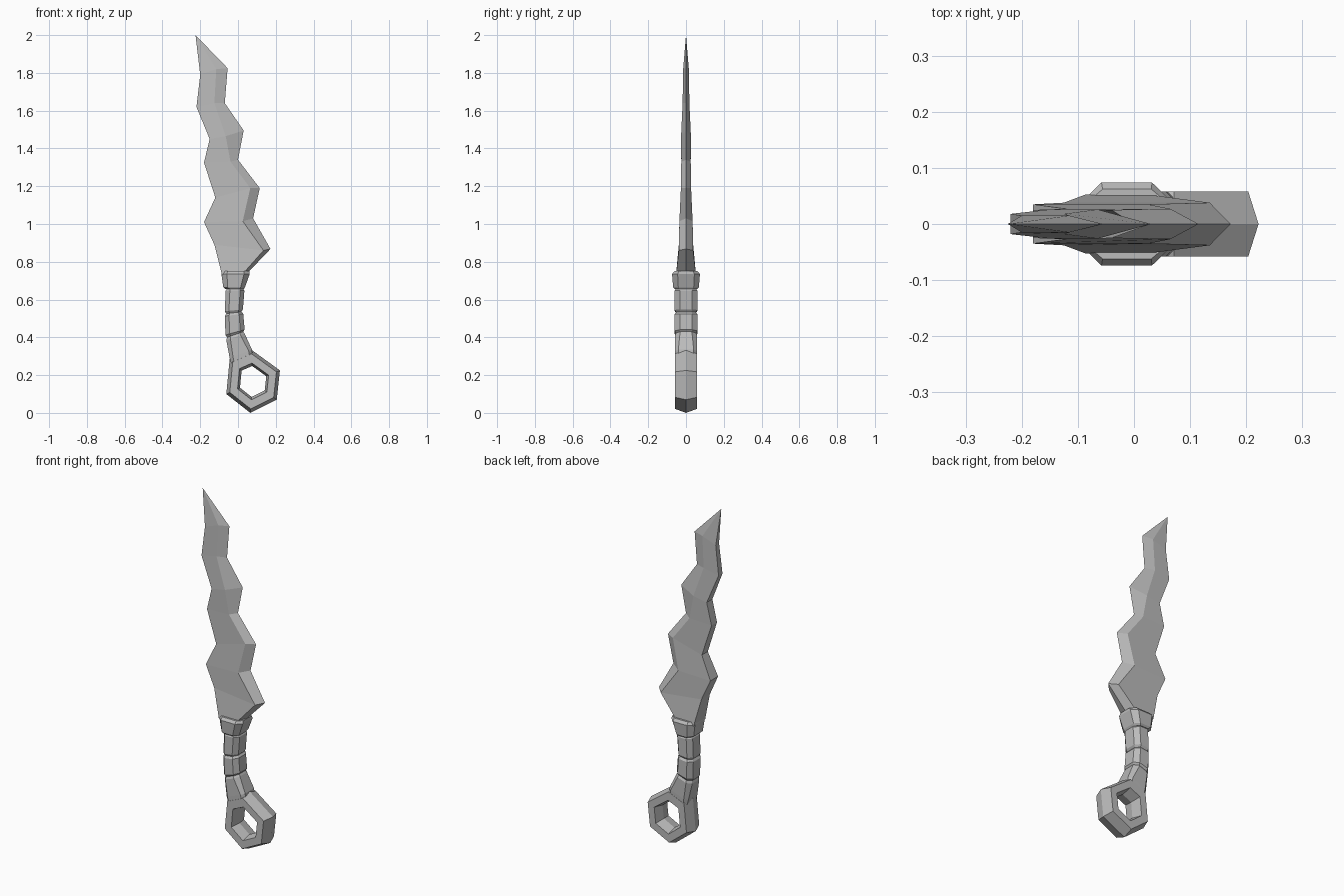
import bpy, bmesh

if "Cube" in bpy.data.objects:
    bpy.data.objects.remove(bpy.data.objects["Cube"], do_unlink=True)

steel = bpy.data.materials.new("steel_grey")
steel.use_nodes = True
GREY = (0.5, 0.5, 0.5, 1)
steel.diffuse_color = GREY
steel.node_tree.nodes["Principled BSDF"].inputs["Base Color"].default_value = GREY


def loft(name, sections, closed=False):
    """Bridge equal-sized rings of points, capping the ends unless closed."""
    bm = bmesh.new()
    rings = [[bm.verts.new(p) for p in s] for s in sections]
    pairs = list(zip(rings, rings[1:]))
    if closed:
        pairs.append((rings[-1], rings[0]))
    else:
        bm.faces.new(rings[0])
        bm.faces.new(rings[-1])
    n = len(rings[0])
    for a, b in pairs:
        for i in range(n):
            j = (i + 1) % n
            bm.faces.new((a[i], a[j], b[j], b[i]))
    bmesh.ops.remove_doubles(bm, verts=bm.verts, dist=0.0005)
    bmesh.ops.recalc_face_normals(bm, faces=bm.faces)
    mesh = bpy.data.meshes.new(name)
    bm.to_mesh(mesh)
    bm.free()
    mesh.materials.append(steel)
    obj = bpy.data.objects.new(name, mesh)
    bpy.context.collection.objects.link(obj)
    return obj


def octagon(xl, zl, xr, zr, hy, cut=0.55):
    """Chamfered section spanning a left and a right point, half depth hy."""
    cx, cz, dx, dz = (xl + xr) / 2, (zl + zr) / 2, (xr - xl) / 2, (zr - zl) / 2
    shape = [(1, -cut), (1, cut), (cut, 1), (-cut, 1),
             (-1, cut), (-1, -cut), (-cut, -1), (cut, -1)]
    return [(cx + u * dx, v * hy, cz + u * dz) for u, v in shape]


# Wavy blade: blunt spine, bevel ridge and sharp edge
# (spine x, z, ridge x, z, edge x, z, half thickness)
blade_rows = [
    (-0.085, 0.73, 0.02, 0.73, 0.04, 0.73, 0.053),
    (-0.125, 0.89, 0.135, 0.86, 0.172, 0.868, 0.038),
    (-0.18, 1.01, 0.025, 1.015, 0.08, 1.03, 0.035),
    (-0.12, 1.14, 0.065, 1.19, 0.115, 1.19, 0.027),
    (-0.18, 1.325, -0.04, 1.33, 0.0, 1.34, 0.025),
    (-0.15, 1.45, -0.065, 1.465, 0.03, 1.495, 0.026),
    (-0.22, 1.62, -0.125, 1.64, -0.07, 1.64, 0.018),
    (-0.20, 1.79, -0.115, 1.82, -0.055, 1.825, 0.015),
    (-0.225, 2.0, -0.225, 2.0, -0.225, 2.0, 0.0),
]
loft("blade", [[(sx, -t, sz), (rx, -t, rz), (ex, 0, ez), (rx, t, rz), (sx, t, sz)]
               for sx, sz, rx, rz, ex, ez, t in blade_rows])

# Collar between blade and grip
loft("collar", [
    octagon(-0.065, 0.655, 0.03, 0.655, 0.06),
    octagon(-0.078, 0.665, 0.037, 0.665, 0.068, 0.6),
    octagon(-0.088, 0.735, 0.062, 0.735, 0.074, 0.6),
    octagon(-0.085, 0.75, 0.06, 0.75, 0.062, 0.6),
])


# Grip segments, each pinched at both ends to leave grooves
def grip_segment(name, bottom, top, hy):
    def mix(t, pinch):
        a = [p + (q - p) * t for p, q in zip(bottom, top)]
        return octagon(a[0] + pinch, a[1], a[2] - pinch, a[3], hy - pinch)
    loft(name, [mix(0, 0.008), mix(0.1, 0), mix(0.9, 0), mix(1, 0.008)])


grip_segment("upper_grip", (-0.07, 0.525, 0.025, 0.535), (-0.065, 0.66, 0.035, 0.66), 0.06)
grip_segment("lower_grip", (-0.066, 0.4, 0.036, 0.43), (-0.07, 0.525, 0.027, 0.535), 0.06)

# Neck flaring into the ring
loft("neck", [
    octagon(-0.03, 0.24, 0.08, 0.28, 0.056, 0.75),
    octagon(-0.044, 0.29, 0.074, 0.335, 0.058, 0.7),
    octagon(-0.062, 0.385, 0.035, 0.42, 0.058),
    octagon(-0.058, 0.4, 0.028, 0.43, 0.052),
])

# Hexagonal ring pommel, ridged on its outer and inner rims
hexagon = [(0.222, 0.225), (0.205, 0.07), (0.065, 0.0),
           (-0.062, 0.10), (-0.044, 0.285), (0.07, 0.335)]
CX, CZ, HY = 0.08, 0.165, 0.058
rim = [(1, 0), (0.87, HY), (0.58, HY), (0.49, 0), (0.58, -HY), (0.87, -HY)]
loft("ring_pommel", [[(CX + (x - CX) * s, y, CZ + (z - CZ) * s) for s, y in rim]
                     for x, z in hexagon], closed=True)
